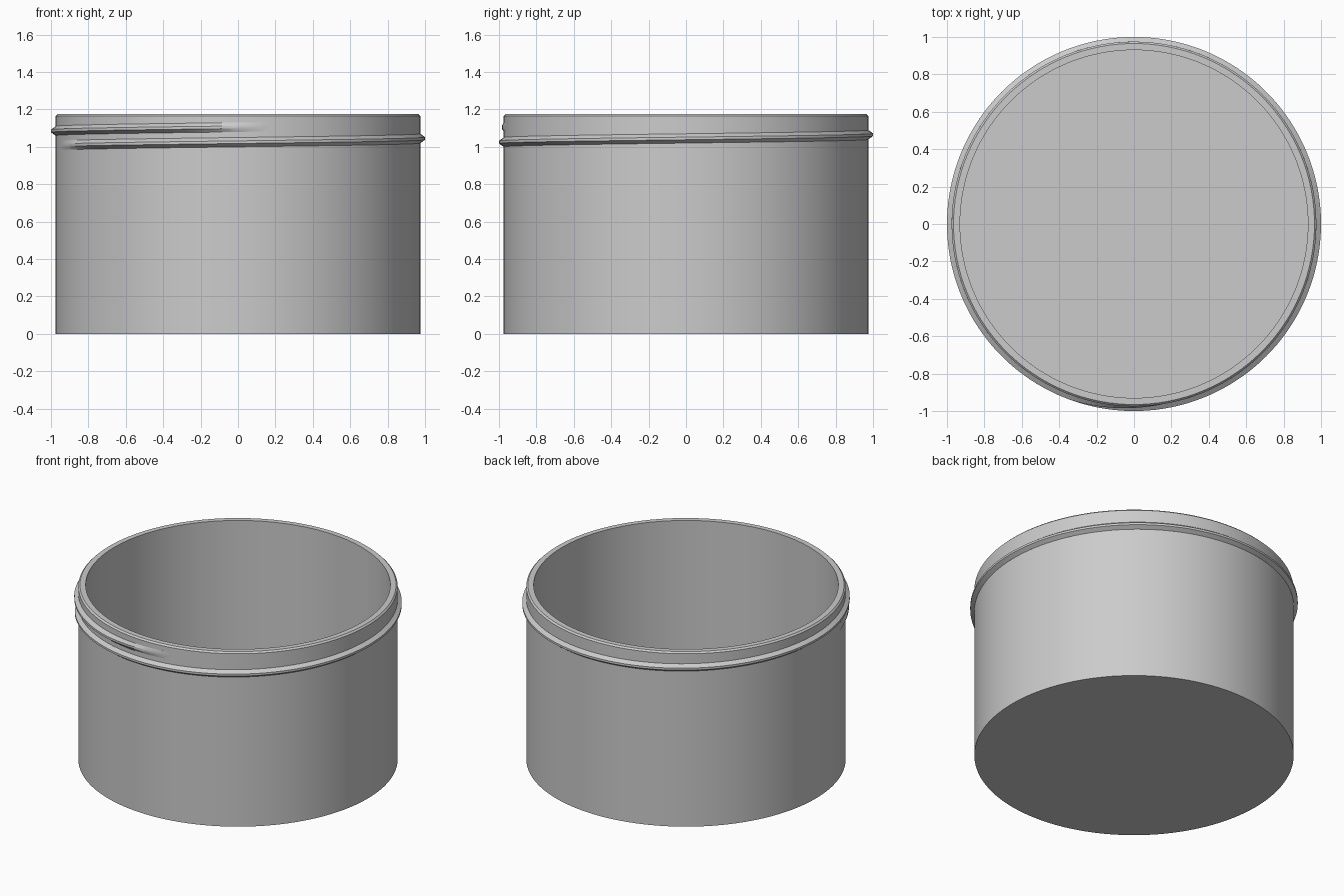
import bpy, bmesh, math

if "Cube" in bpy.data.objects:
    bpy.data.objects.remove(bpy.data.objects["Cube"])

SEG = 128
R_OUT, R_IN, HEIGHT, FLOOR = 0.975, 0.93, 1.175, 0.045

grey = bpy.data.materials.new("plain grey")
grey.diffuse_color = (0.6, 0.6, 0.6, 1)
grey.use_nodes = True
grey.node_tree.nodes["Principled BSDF"].inputs["Base Color"].default_value = grey.diffuse_color


def finish(name, bm):
    """Turn a bmesh into a smooth-shaded object with crisp edges."""
    bmesh.ops.recalc_face_normals(bm, faces=bm.faces)
    mesh = bpy.data.meshes.new(name)
    bm.to_mesh(mesh)
    bm.free()
    mesh.materials.append(grey)
    ob = bpy.data.objects.new(name, mesh)
    bpy.context.collection.objects.link(ob)
    bpy.ops.object.select_all(action='DESELECT')
    ob.select_set(True)
    bpy.context.view_layer.objects.active = ob
    bpy.ops.object.shade_smooth_by_angle(angle=math.radians(25))


def ring(bm, points, angle):
    c, s = math.cos(angle), math.sin(angle)
    return [bm.verts.new((r * c, r * s, z)) for r, z in points]


# Jar body: turned profile with a small rim chamfer, closed by two discs
profile = [(R_OUT, 0), (R_OUT, HEIGHT - 0.01), (R_OUT - 0.01, HEIGHT),
           (R_IN, HEIGHT), (R_IN, FLOOR)]
bm = bmesh.new()
rings = [ring(bm, profile, 2 * math.pi * i / SEG) for i in range(SEG)]
for i in range(SEG):
    a, b = rings[i], rings[(i + 1) % SEG]
    for j in range(len(profile) - 1):
        bm.faces.new((a[j], b[j], b[j + 1], a[j + 1]))
for j in (0, -1):
    bm.faces.new([r[j] for r in rings])
finish("jar_body", bm)

# Screw thread: rising ridge, fading into the wall at both ends
START, END, FADE, PITCH = 188, 645, 34, 0.08
STEPS = 180
bm = bmesh.new()
rings = []
for i in range(STEPS + 1):
    deg = START + (END - START) * i / STEPS
    fade = max(0, min(1, (deg - START) / FADE, (END - deg) / FADE))
    z = 1.005 + PITCH * (deg - 180) / 360
    tip = 0.97 + 0.03 * fade
    section = [(0.96, z - 0.025), (min(R_OUT, tip), z - 0.025),
               (tip, z - 0.007), (tip, z + 0.007),
               (min(R_OUT, tip), z + 0.025), (0.96, z + 0.025)]
    rings.append(ring(bm, section, math.radians(deg)))
for a, b in zip(rings, rings[1:]):
    for j in range(6):
        k = (j + 1) % 6
        bm.faces.new((a[j], b[j], b[k], a[k]))
bm.faces.new(rings[0])
bm.faces.new(rings[-1])
finish("screw_thread", bm)
